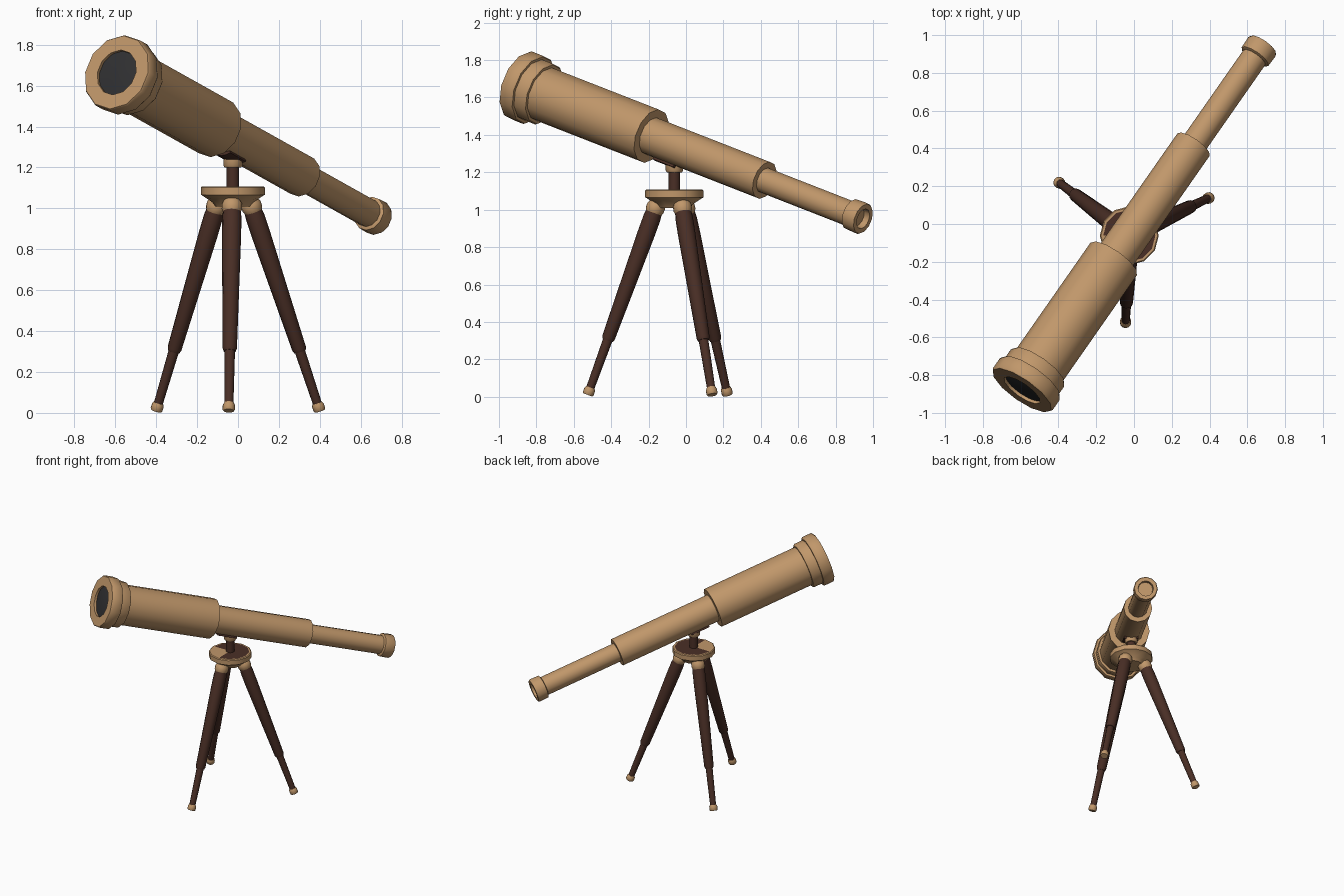
import bpy, bmesh, math
from mathutils import Vector

if "Cube" in bpy.data.objects:
    bpy.data.objects.remove(bpy.data.objects["Cube"])


def material(name, rgb):
    m = bpy.data.materials.new(name)
    m.diffuse_color = (*rgb, 1)
    m.use_nodes = True
    m.node_tree.nodes["Principled BSDF"].inputs["Base Color"].default_value = m.diffuse_color
    return m


TAN = material("tan brass", (0.53, 0.31, 0.145))
BROWN = material("dark brown wood", (0.068, 0.028, 0.019))
GLASS = material("dark glass", (0.03, 0.03, 0.032))


def lathe(name, start, end, profile, mat, seg=12, arc=None):
    """Revolve (radius, distance) points around the line from start to end."""
    start, end = Vector(start), Vector(end)
    d = (end - start).normalized()
    ref = Vector((0, 0, 1)) if abs(d.z) < 0.99 else Vector((0, 1, 0))
    up = (ref - d * ref.dot(d)).normalized()
    side = d.cross(up)
    bm = bmesh.new()
    lo, hi = arc if arc else (0, 2 * math.pi)
    n = seg + 1 if arc else seg
    rings = []
    for i in range(n):
        a = lo + (hi - lo) * i / seg
        w = up * math.cos(a) + side * math.sin(a)
        rings.append([bm.verts.new(start + d * t + w * r) for r, t in profile])
    for i in range(seg):
        p, q = rings[i], rings[(i + 1) % n]
        for j in range(len(profile) - 1):
            bm.faces.new((p[j], p[j + 1], q[j + 1], q[j]))
    if arc:
        bm.faces.new(rings[0])
        bm.faces.new(rings[-1])
    bmesh.ops.remove_doubles(bm, verts=bm.verts, dist=1e-5)
    bmesh.ops.recalc_face_normals(bm, faces=bm.faces)
    me = bpy.data.meshes.new(name)
    bm.to_mesh(me)
    bm.free()
    ob = bpy.data.objects.new(name, me)
    bpy.context.collection.objects.link(ob)
    me.materials.append(mat)
    bpy.ops.object.select_all(action='DESELECT')
    ob.select_set(True)
    bpy.context.view_layer.objects.active = ob
    bpy.ops.object.shade_smooth_by_angle(angle=math.radians(35))
    return ob


# Telescope, from the wide front end to the eyepiece
A, B = Vector((-0.593, -0.88, 1.665)), Vector((0.683, 0.947, 0.951))
L = (B - A).length
lathe("main_barrel", A, B, [
    (0, 0.02), (0.115, 0.02), (0.115, 0), (0.188, 0), (0.193, 0.008),
    (0.193, 0.075), (0.187, 0.085), (0.172, 0.085), (0.172, 0.15),
    (0.166, 0.16), (0.15, 0.16), (0.15, 0.89), (0, 0.89)], TAN)
lathe("front_lens", A, B, [(0, 0.008), (0.06, 0.011), (0.114, 0.017), (0, 0.019)], GLASS, 24)
lathe("middle_tube", A, B, [(0, 0.87), (0.104, 0.87), (0.104, 1.665), (0, 1.665)], TAN)
lathe("rear_tube", A, B, [(0, 1.65), (0.07, 1.65), (0.07, L - 0.07), (0, L - 0.07)], TAN)
lathe("eyepiece", A, B, [
    (0, L - 0.085), (0.07, L - 0.085), (0.086, L - 0.078), (0.088, L - 0.01),
    (0.083, L), (0.056, L), (0.053, L - 0.035), (0, L - 0.035)], TAN)

# Mount between tube and tripod
cx, cy = -0.025, -0.062
lathe("tube_cradle", A, B, [(0.095, 0.97), (0.116, 0.97), (0.116, 1.11), (0.095, 1.11), (0.095, 0.97)],
      BROWN, 4, (math.radians(152), math.radians(208)))
base, top = (cx, cy, 0), (cx, cy, 1)
lathe("mount_post", base, top, [(0, 1.08), (0.031, 1.08), (0.031, 1.23), (0, 1.23)], BROWN)
lathe("mount_knuckle", base, top, [(0, 1.2), (0.04, 1.2), (0.047, 1.21), (0.047, 1.245), (0, 1.26)], TAN)

# Tripod head: the top face is mostly dark wood
head = lathe("tripod_head", base, top, [
    (0, 1.01), (0.085, 1.01), (0.1, 1.03), (0.148, 1.062), (0.156, 1.066),
    (0.156, 1.102), (0.15, 1.108), (0.138, 1.108), (0, 1.108)], TAN)
head.data.materials.append(BROWN)
for f in head.data.polygons:
    c = f.center
    off = (c.x - cx) + (c.y - cy)
    if c.z > 1.1075 and math.hypot(c.x - cx, c.y - cy) < 0.13 and off > -0.085:
        f.material_index = 1

# Three legs, each with a collar, an upper and a lower section and a foot
feet = {"front": (-0.045, -0.525), "left": (-0.4, 0.222), "right": (0.4, 0.14)}
for side, (fx, fy) in feet.items():
    foot = Vector((fx, fy, 0.01))
    out = Vector((fx - cx, fy - cy, 0)).normalized()
    hip = Vector((cx, cy, 1.04)) + out * 0.09
    n = (hip - foot).length
    lathe(side + "_leg_collar", foot, hip, [
        (0, n - 0.06), (0.044, n - 0.06), (0.05, n - 0.045), (0.05, n - 0.02),
        (0.04, n), (0, n)], TAN)
    lathe(side + "_upper_leg", foot, hip, [
        (0, 0.31), (0.03, 0.31), (0.035, 0.325), (0.047, n - 0.18),
        (0.047, n - 0.09), (0.042, n - 0.04), (0, n - 0.04)], BROWN)
    lathe(side + "_lower_leg", foot, hip, [(0, 0.03), (0.022, 0.03), (0.026, 0.33), (0, 0.33)], BROWN)
    lathe(side + "_foot", foot, hip, [
        (0, 0), (0.026, 0), (0.03, 0.006), (0.03, 0.03), (0.024, 0.042), (0, 0.042)], TAN)
